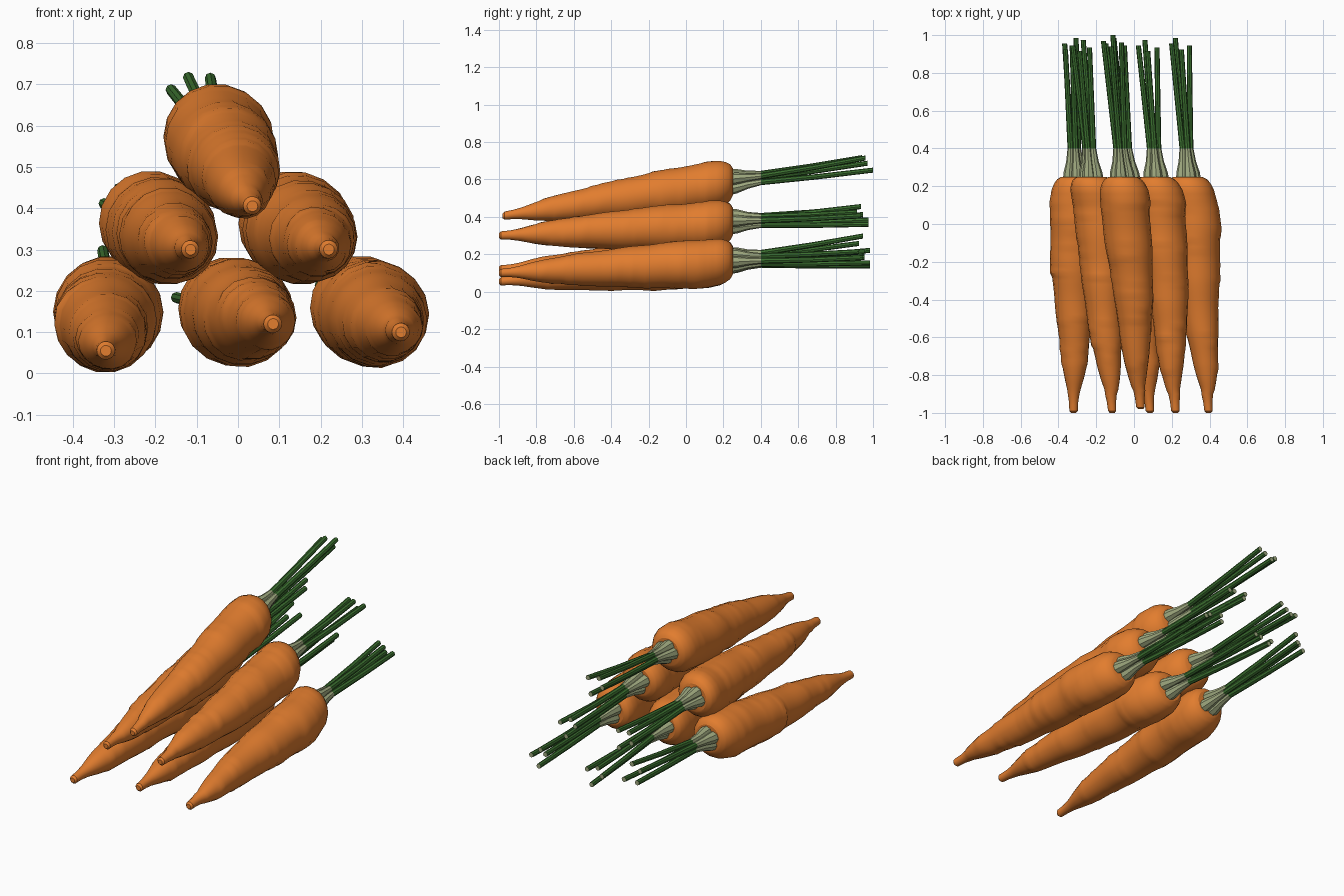
import bpy, bmesh, math, random
from mathutils import Vector

if "Cube" in bpy.data.objects:
    bpy.data.objects.remove(bpy.data.objects["Cube"])

random.seed(7)


def material(name, rgb):
    m = bpy.data.materials.new(name)
    m.diffuse_color = (*rgb, 1)
    m.use_nodes = True
    m.node_tree.nodes["Principled BSDF"].inputs["Base Color"].default_value = m.diffuse_color
    return m


ORANGE = material("carrot orange", (0.76, 0.205, 0.028))
PALE = material("pale stem green", (0.36, 0.41, 0.22))
GREEN = material("leaf stalk green", (0.045, 0.165, 0.03))

# Root silhouette: (y, radius) from tip to crown
PROFILE = [(-1.0, .013), (-.99, .022), (-.94, .025), (-.89, .033), (-.82, .050),
           (-.75, .064), (-.6, .082), (-.45, .097), (-.3, .110), (-.15, .121),
           (0, .128), (.12, .131), (.18, .126), (.22, .112), (.238, .096), (.25, .075)]

# Stalks: base angle, end offset x / z, end y
STALKS = [(180, -.05, 0, .955), (105, -.008, .03, .925),
          (25, .045, .028, .945), (275, .0, -.037, .985)]

# name, tip xz, belly xz (y=.1), crown xz (y=.25), stalk end xz, roll, y shift of tip and of stalks
CARROTS = [
    ("bottom_left", (-.32, .055), (-.316, .15), (-.31, .17), (-.335, .245), 50, 0, 0),
    ("bottom_middle", (.085, .12), (-.005, .15), (-.035, .165), (-.10, .175), -10, 0, 0),
    ("bottom_right", (.395, .10), (.315, .15), (.285, .165), (.24, .185), -35, 0, 0),
    ("middle_left", (-.115, .30), (-.195, .35), (-.225, .375), (-.275, .42), 10, 0, -.01),
    ("middle_right", (.22, .30), (.145, .35), (.115, .375), (.07, .395), -20, 0, -.01),
    ("top", (.035, .405), (-.043, .56), (-.06, .588), (-.112, .687), 0, .02, .015),
]


def lerp_table(table, y):
    for (y0, r0), (y1, r1) in zip(table, table[1:]):
        if y <= y1:
            return r0 + (r1 - r0) * (y - y0) / (y1 - y0)
    return table[-1][1]


def loft(bm, rings, mats):
    """Skin a list of vertex rings; mats = index per band, then both end caps."""
    vs = [[bm.verts.new(p) for p in ring] for ring in rings]
    n = len(vs[0])
    for k, (a, b) in enumerate(zip(vs, vs[1:])):
        for i in range(n):
            j = (i + 1) % n
            bm.faces.new((a[i], a[j], b[j], b[i])).material_index = mats[k]
    bm.faces.new(vs[0][::-1]).material_index = mats[-2]
    bm.faces.new(vs[-1]).material_index = mats[-1]


def finish(bm, name, mats, angle):
    bmesh.ops.recalc_face_normals(bm, faces=bm.faces[:])
    me = bpy.data.meshes.new(name)
    bm.to_mesh(me)
    bm.free()
    ob = bpy.data.objects.new(name, me)
    bpy.context.collection.objects.link(ob)
    for m in mats:
        me.materials.append(m)
    bpy.ops.object.select_all(action='DESELECT')
    ob.select_set(True)
    bpy.context.view_layer.objects.active = ob
    bpy.ops.object.shade_smooth_by_angle(angle=math.radians(angle))


def root(name, tip, belly, crown, shift):
    """Tapered root with ridged, partial growth creases."""
    sides = 18
    ys = sorted({-1 + .02 * k for k in range(61)} | {-.99, .21, .23, .238, .246, .25})
    creases = [(random.uniform(-.8, .12), random.uniform(0, math.tau), random.uniform(.5, 1.2))
               for _ in range(26)]
    phase = random.uniform(0, 6)
    rings = []
    for y in ys:
        # straight from tip to belly, bending slightly to the crown
        if y < .1:
            t, a, b = (y + 1) / 1.1, tip, belly
        else:
            t, a, b = (y - .1) / .15, belly, crown
        sway = .005 * math.sin(7 * y + phase) * (1 if -.9 < y < .1 else 0)
        cx = a[0] + (b[0] - a[0]) * t + sway
        cz = a[1] + (b[1] - a[1]) * t
        ring = []
        for i in range(sides):
            ang = math.tau * i / sides
            r = lerp_table(PROFILE, y) * (1 + .018 * math.sin(23 * y + phase + math.sin(ang)))
            for y0, a0, w in creases:
                d = abs((ang - a0 + math.pi) % math.tau - math.pi)
                if y >= y0 and d < w:
                    r += .0045 * math.exp(-(y - y0) / .035) * math.cos(d / w * math.pi / 2)
            yy = y + shift * max(0, -y)
            ring.append((cx + r * math.cos(ang), yy, cz + r * math.sin(ang)))
        rings.append(ring)
    bm = bmesh.new()
    loft(bm, rings, [0] * (len(rings) + 1))
    finish(bm, name + "_carrot_root", [ORANGE], 30)


def stalks(name, crown, end, roll, dy):
    """Cut stalks with swollen pale bases and pale cut ends."""
    bm = bmesh.new()
    c, s = math.cos(math.radians(roll)), math.sin(math.radians(roll))
    for ang, ox, oz, ey in STALKS:
        a = math.radians(ang + roll)
        d = Vector((math.cos(a), 0, math.sin(a)))
        p_end = Vector((end[0] + ox * c - oz * s, ey + dy, end[1] + ox * s + oz * c))
        path = []
        for y, off, r in ((.235, .036, .034), (.275, .034, .031), (.33, .027, .022), (.4, .023, .016)):
            t = (y - .25) / .73
            axis = Vector((crown[0] + (end[0] - crown[0]) * t, y, crown[1] + (end[1] - crown[1]) * t))
            path.append((axis + d * off, r))
        p0 = path[-1][0]
        path.append((p0.lerp(p_end, .5) - Vector((0, 0, .003)), .0145))
        path.append((p_end, .0135))
        rings = [[p + Vector((r * math.cos(k * math.tau / 8), 0, r * math.sin(k * math.tau / 8)))
                  for k in range(8)] for p, r in path]
        loft(bm, rings, [0, 0, 0, 1, 1, 0, 0])
    finish(bm, name + "_stalks", [PALE, GREEN], 40)


for name, tip, belly, crown, end, roll, shift, dy in CARROTS:
    root(name, tip, belly, crown, shift)
    stalks(name, crown, end, roll, dy)
